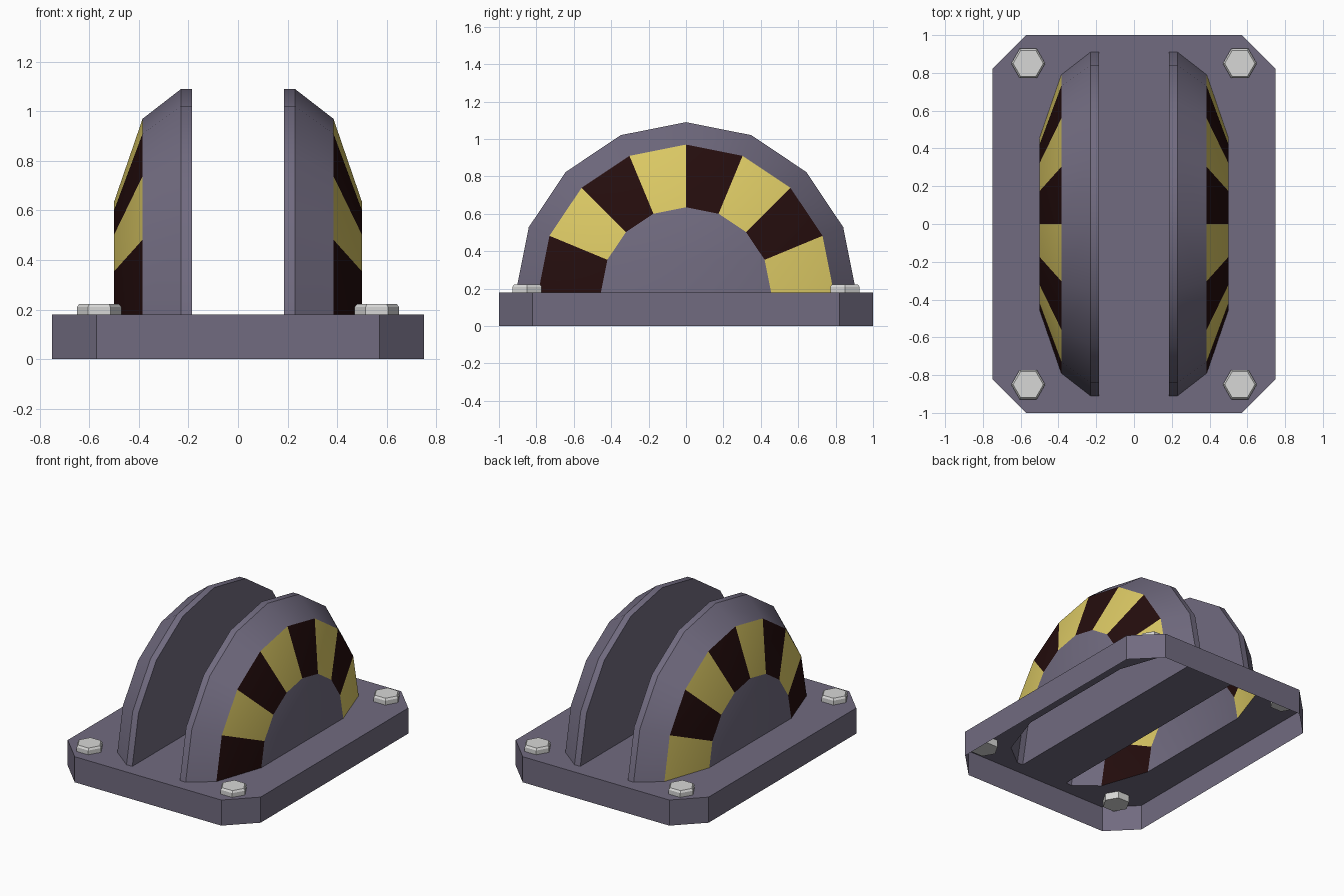
import bpy, bmesh, math

if "Cube" in bpy.data.objects:
    bpy.data.objects.remove(bpy.data.objects["Cube"])


def material(name, rgb):
    m = bpy.data.materials.new(name)
    m.diffuse_color = (*rgb, 1)
    m.use_nodes = True
    m.node_tree.nodes["Principled BSDF"].inputs["Base Color"].default_value = m.diffuse_color
    return m


PURPLE = material("slate_purple", (0.165, 0.147, 0.215))
YELLOW = material("stripe_yellow", (0.72, 0.59, 0.13))
DARK = material("stripe_dark", (0.018, 0.004, 0.004))
STEEL = material("bolt_grey", (0.68, 0.68, 0.67))

TOP = 0.18
# Housing profile: (distance from centre plane, radius)
PROFILE = [(0.185, 0.91), (0.23, 0.91), (0.385, 0.79), (0.50, 0.455)]
SEGMENTS = 8


def finish(name, bm, mats, recalc=True):
    if recalc:
        bmesh.ops.recalc_face_normals(bm, faces=bm.faces[:])
    me = bpy.data.meshes.new(name)
    bm.to_mesh(me)
    bm.free()
    ob = bpy.data.objects.new(name, me)
    bpy.context.collection.objects.link(ob)
    for m in mats:
        me.materials.append(m)
    return ob


# Base plate: chamfered skirt, open below, top cut out under both housings
def base_plate():
    bm = bmesh.new()
    hx, hy, c = 0.75, 1.0, 0.18
    quarter = [(hx, hy - c), (hx - c, hy)]
    outline = (quarter + [(-x, y) for x, y in quarter[::-1]]
               + [(-x, -y) for x, y in quarter] + [(x, -y) for x, y in quarter[::-1]])
    low = [bm.verts.new((x, y, 0)) for x, y in outline]
    high = [bm.verts.new((x, y, TOP)) for x, y in outline]
    n = len(outline)
    for i in range(n):
        j = (i + 1) % n
        bm.faces.new((low[i], low[j], high[j], high[i]))
    rim = [bm.edges.get((high[i], high[(i + 1) % n])) for i in range(n)]
    for s in (1, -1):
        hole = [(s * x, r) for x, r in PROFILE] + [(s * x, -r) for x, r in PROFILE[::-1]]
        vs = [bm.verts.new((x, y, TOP)) for x, y in hole]
        rim += [bm.edges.new((vs[i], vs[(i + 1) % len(vs)])) for i in range(len(vs))]
    bmesh.ops.triangle_fill(bm, use_beauty=True, edges=rim, normal=(0, 0, 1))
    finish("base_plate", bm, [PURPLE])


# Half-round housing: open half shell with alternating warning stripes
def housing(name, s):
    bm = bmesh.new()
    rings = []
    for x, r in PROFILE:
        angles = [math.pi * k / SEGMENTS for k in range(SEGMENTS + 1)]
        rings.append([bm.verts.new((s * x, r * math.cos(a), TOP + r * math.sin(a))) for a in angles])
    for b in range(len(rings) - 1):
        p, q = rings[b], rings[b + 1]
        for k in range(SEGMENTS):
            f = bm.faces.new((p[k], p[k + 1], q[k + 1], q[k]))
            if b == 2:
                f.material_index = 1 + k % 2
    bm.faces.new(rings[0])
    bm.faces.new(rings[-1])
    ob = finish(name, bm, [PURPLE, YELLOW, DARK])
    bpy.ops.object.select_all(action='DESELECT')
    ob.select_set(True)
    bpy.context.view_layer.objects.active = ob
    bpy.ops.object.shade_smooth_by_angle(angle=math.radians(30))


# Hex bolt with a small chamfer on top, sunk through the plate
def bolt(name, x, y):
    bm = bmesh.new()
    rings = []
    for r, z in ((0.09, 0.13), (0.09, 0.21), (0.08, 0.223)):
        rings.append([bm.verts.new((x + r * math.cos(k * math.pi / 3),
                                    y + r * math.sin(k * math.pi / 3), z)) for k in range(6)])
    for p, q in zip(rings, rings[1:]):
        for k in range(6):
            j = (k + 1) % 6
            bm.faces.new((p[k], p[j], q[j], q[k]))
    bm.faces.new(rings[0][::-1])
    bm.faces.new(rings[-1])
    finish(name, bm, [STEEL])


base_plate()
for side, s in (("right", 1), ("left", -1)):
    housing(side + "_housing", s)
    for end, t in (("back", 1), ("front", -1)):
        bolt(f"{end}_{side}_bolt", s * 0.56, t * 0.85)
